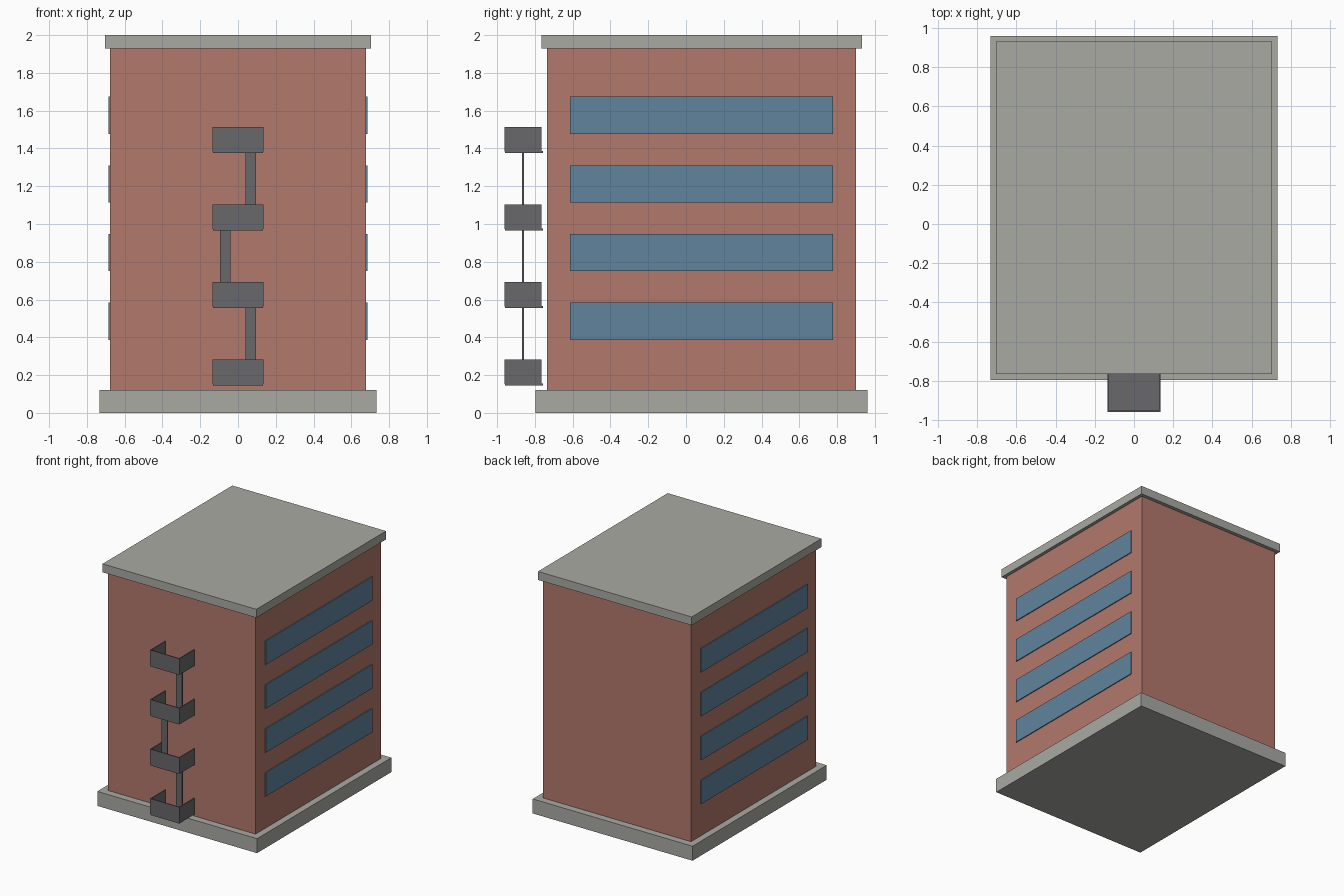
import bpy

if "Cube" in bpy.data.objects:
    bpy.data.objects.remove(bpy.data.objects["Cube"])


def material(name, rgb):
    m = bpy.data.materials.new(name)
    m.diffuse_color = (*rgb, 1)
    m.use_nodes = True
    m.node_tree.nodes["Principled BSDF"].inputs["Base Color"].default_value = m.diffuse_color
    return m


def box(name, x, y, z, mat):
    """Box from (min, max) ranges on each axis."""
    bpy.ops.mesh.primitive_cube_add(size=1, location=[(a + b) / 2 for a, b in (x, y, z)])
    ob = bpy.context.object
    ob.name = name
    ob.scale = [b - a for a, b in (x, y, z)]
    bpy.ops.object.transform_apply(location=False, rotation=False, scale=True)
    ob.data.materials.append(mat)
    return ob


concrete = material("concrete", (0.40, 0.40, 0.37))
brick = material("brick", (0.45, 0.19, 0.15))
glass = material("glass", (0.12, 0.23, 0.34))
iron = material("iron", (0.14, 0.14, 0.15))

# Main block with plinth and flat roof slab
box("plinth", (-0.732, 0.732), (-0.796, 0.96), (0, 0.12), concrete)
box("brick_block", (-0.677, 0.677), (-0.737, 0.901), (0.12, 1.93), brick)
box("roof_slab", (-0.704, 0.704), (-0.766, 0.931), (1.93, 2.0), concrete)

# Ribbon windows on both long sides
for i in range(4):
    z = 0.387 + i * 0.3635
    for side, name in ((1, "right"), (-1, "left")):
        x = sorted((side * 0.67, side * 0.685))
        box(f"{name}_window_{i + 1}", x, (-0.615, 0.779), (z, z + 0.197), glass)

# Fire escape: railed platforms joined by alternating ladders
FRONT, BACK, STEP, T = -0.96, -0.765, 0.41, 0.008
for i in range(4):
    z = 0.146 + i * STEP
    box(f"platform_floor_{i + 1}", (-0.132, 0.132), (-0.957, -0.758), (z, z + 0.01), iron)
    rail_z = (z + 0.008, z + 0.137)
    box(f"front_rail_{i + 1}", (-0.135, 0.135), (FRONT, FRONT + T), rail_z, iron)
    for side, name in ((1, "right"), (-1, "left")):
        x = sorted((side * 0.135, side * (0.135 - T)))
        box(f"{name}_rail_{i + 1}", x, (FRONT, BACK), rail_z, iron)
    if i < 3:
        x = 0.067 if i % 2 == 0 else -0.067
        box(f"ladder_{i + 1}", (x - 0.027, x + 0.027), (-0.867, -0.857),
            (z + 0.01, z + STEP), iron)
